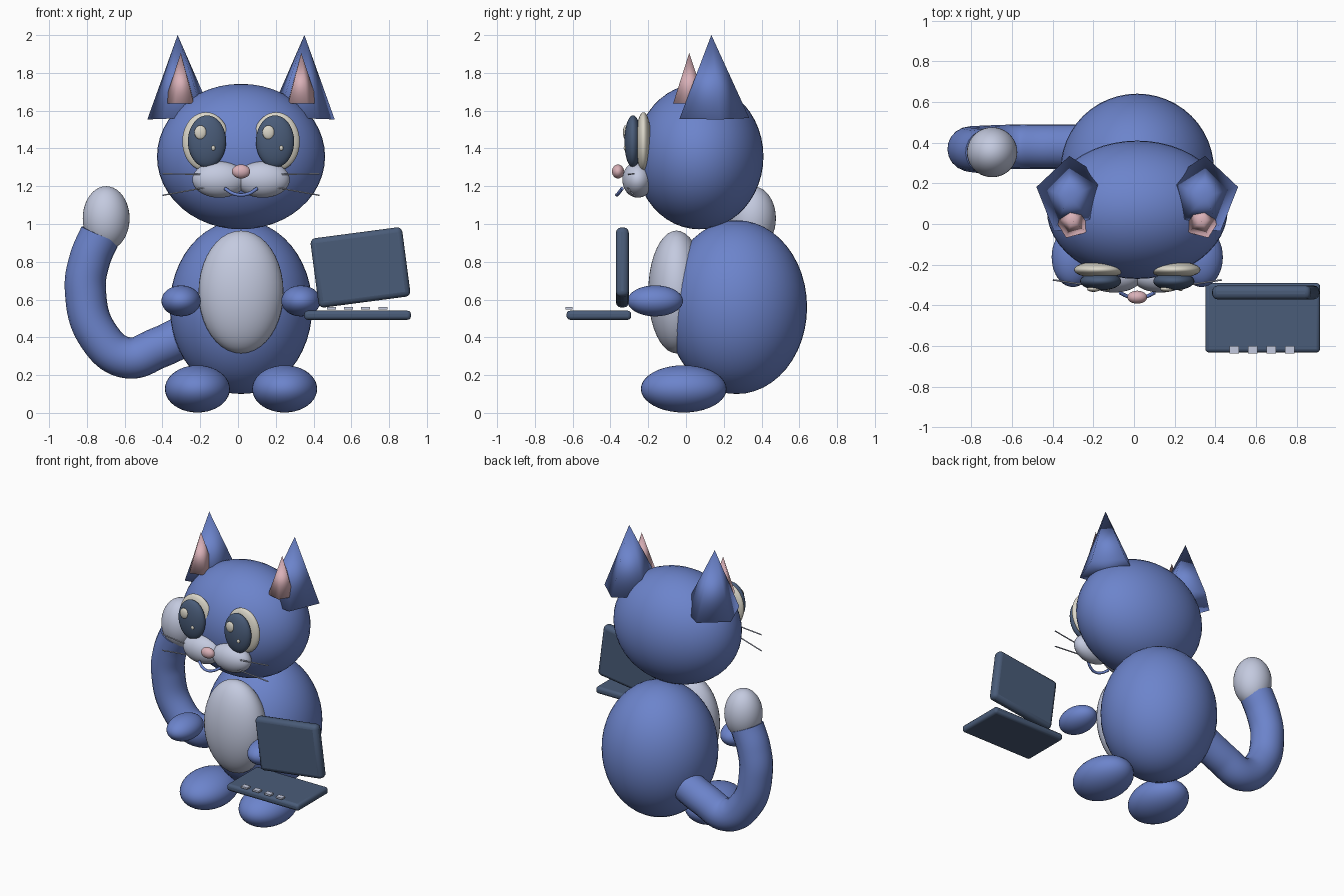
import bpy, math
from mathutils import Vector

if "Cube" in bpy.data.objects:
    bpy.data.objects.remove(bpy.data.objects["Cube"])

CX = 0.016  # mirror plane of the figure


def material(name, rgb):
    m = bpy.data.materials.new(name)
    m.diffuse_color = (*rgb, 1)
    m.use_nodes = True
    m.node_tree.nodes["Principled BSDF"].inputs["Base Color"].default_value = m.diffuse_color
    return m


BLUE = material("fur_blue", (0.15, 0.23, 0.60))
GREY = material("pale_grey", (0.55, 0.59, 0.74))
CREAM = material("cream", (0.70, 0.67, 0.58))
NAVY = material("navy", (0.068, 0.107, 0.19))
PINK = material("pink", (0.70, 0.44, 0.48))


def finish(name, mat, smooth=True):
    ob = bpy.context.object
    ob.name = name
    ob.data.materials.append(mat)
    if smooth:
        bpy.ops.object.shade_smooth()
    return ob


def ball(name, loc, radii, mat, seg=40):
    bpy.ops.mesh.primitive_uv_sphere_add(segments=seg, ring_count=seg // 2, location=loc)
    bpy.context.object.scale = radii
    return finish(name, mat)


def cone(name, loc, radius, height, scale_x, tilt, turn, mat):
    bpy.ops.mesh.primitive_cone_add(vertices=5, radius1=radius, radius2=0, depth=height,
                                    location=loc, rotation=(0, tilt, turn))
    bpy.context.object.scale = (scale_x, 1, 1)
    return finish(name, mat)


def tube(name, points, radius, mat, res=3):
    cu = bpy.data.curves.new(name, 'CURVE')
    cu.dimensions = '3D'
    cu.bevel_depth = radius
    cu.bevel_resolution = res
    cu.resolution_u = 10
    cu.use_fill_caps = True
    sp = cu.splines.new('BEZIER')
    sp.bezier_points.add(len(points) - 1)
    for bp, p in zip(sp.bezier_points, points):
        bp.co = p
        bp.handle_left_type = bp.handle_right_type = 'AUTO'
    cu.materials.append(mat)
    ob = bpy.data.objects.new(name, cu)
    bpy.context.collection.objects.link(ob)
    return ob


def box(name, loc, size, mat, bevel=0.0, tilt=0.0):
    bpy.ops.mesh.primitive_cube_add(size=1, location=loc, rotation=(0, tilt, 0))
    ob = bpy.context.object
    ob.scale = size
    bpy.ops.object.transform_apply(location=False, rotation=False, scale=True)
    finish(name, mat, False)
    if bevel:
        b = ob.modifiers.new("rounded_edges", 'BEVEL')
        b.width, b.segments = bevel, 3
        bpy.ops.object.shade_smooth_by_angle(angle=math.radians(35))
    return ob


# Torso and head
ball("body", (CX, 0.268, 0.56), (0.377, 0.373, 0.46), BLUE, 48)
ball("belly", (CX, -0.05, 0.64), (0.225, 0.15, 0.325), GREY)
ball("head", (CX, 0.07, 1.357), (0.445, 0.34, 0.385), BLUE, 48)

# Paired parts
for s, side in ((-1, "left"), (1, "right")):
    ball(side + "_foot", (CX + s * 0.231, -0.012, 0.127), (0.172, 0.227, 0.125), BLUE)
    ball(side + "_arm", (CX + s * 0.317, -0.163, 0.593), (0.104, 0.147, 0.082), BLUE)

    # Five-sided ears with pink inner cones
    cone(side + "_ear", (CX + s * 0.326, 0.135, 1.781), 0.2, 0.44, 0.92,
         s * math.radians(2.5), -s * math.radians(5), BLUE)
    cone(side + "_inner_ear", (CX + s * 0.319, 0.017, 1.772), 0.092, 0.268, 0.95,
         0, -s * math.radians(15), PINK)

    # Eyes, highlights fall on the same side of both
    ex = CX + s * 0.186
    ball(side + "_eye", (ex, -0.225, 1.436), (0.125, 0.041, 0.156), CREAM)
    px = CX + s * 0.18
    ball(side + "_pupil", (px, -0.281, 1.437), (0.101, 0.045, 0.138), NAVY)
    ball(side + "_highlight", (px - 0.035, -0.32, 1.485), (0.032, 0.014, 0.037), CREAM, 20)
    ball(side + "_small_highlight", (px + 0.033, -0.322, 1.402), (0.011, 0.008, 0.013), CREAM, 16)

    # Muzzle and whiskers
    ball(side + "_muzzle", (CX + s * 0.115, -0.255, 1.235), (0.143, 0.082, 0.096), GREY)
    for i, (z0, z1) in enumerate(((1.262, 1.266), (1.20, 1.152))):
        tube(f"{side}_whisker_{i + 1}", [(CX + s * 0.15, -0.315, z0),
                                         (CX + s * 0.415, -0.275, z1)], 0.004, GREY, 1)

ball("nose", (CX, -0.36, 1.278), (0.049, 0.032, 0.037), PINK, 24)
tube("mouth", [(CX - 0.085, -0.338, 1.188), (CX - 0.045, -0.357, 1.163), (CX, -0.366, 1.154),
               (CX + 0.045, -0.357, 1.163), (CX + 0.085, -0.338, 1.188)], 0.009, BLUE)

# Tail
tube("tail", [(-0.27, 0.38, 0.415), (-0.42, 0.38, 0.345), (-0.59, 0.38, 0.292),
              (-0.74, 0.375, 0.41), (-0.808, 0.37, 0.65), (-0.785, 0.362, 0.81),
              (-0.728, 0.355, 0.945)], 0.109, BLUE, 8)
ball("tail_tip", (-0.698, 0.353, 1.03), (0.124, 0.123, 0.17), GREY)

# Laptop
box("laptop_base", (0.633, -0.461, 0.517), (0.565, 0.342, 0.048), NAVY, 0.018)
box("laptop_screen", (0.648, -0.337, 0.77), (0.49, 0.068, 0.37), NAVY, 0.027, math.radians(-7.5))
for i in range(4):
    box(f"key_{i + 1}", (0.494 + i * 0.091, -0.619, 0.554), (0.047, 0.037, 0.012), GREY)
